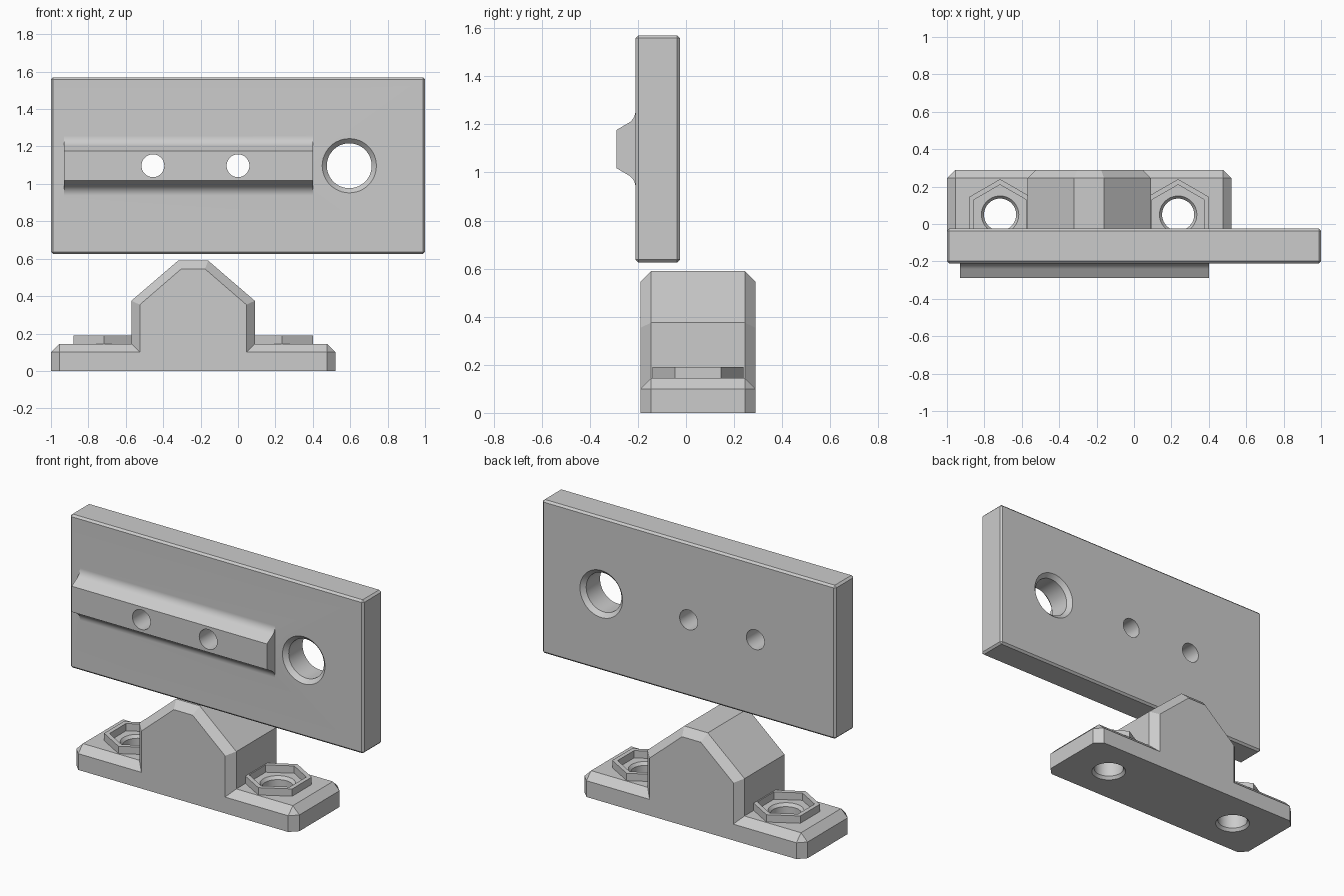
import bpy, bmesh, math
from mathutils import Matrix, Vector

cube = bpy.data.objects.get("Cube")
if cube:
    bpy.data.objects.remove(cube)

grey = bpy.data.materials.new("plain grey")
grey.use_nodes = True
COLOUR = (0.6, 0.6, 0.6, 1)
grey.diffuse_color = COLOUR
grey.node_tree.nodes["Principled BSDF"].inputs["Base Color"].default_value = COLOUR


def loft(name, sections):
    """Closed solid through rings with equal point counts."""
    bm = bmesh.new()
    rings = [[bm.verts.new(p) for p in s] for s in sections]
    n = len(rings[0])
    for a, b in zip(rings, rings[1:]):
        for i in range(n):
            j = (i + 1) % n
            bm.faces.new((a[i], a[j], b[j], b[i]))
    bm.faces.new(rings[0])
    bm.faces.new(rings[-1])
    bmesh.ops.remove_doubles(bm, verts=bm.verts, dist=1e-5)
    bmesh.ops.recalc_face_normals(bm, faces=bm.faces)
    mesh = bpy.data.meshes.new(name)
    bm.to_mesh(mesh)
    bm.free()
    mesh.materials.append(grey)
    obj = bpy.data.objects.new(name, mesh)
    bpy.context.scene.collection.objects.link(obj)
    return obj


def turned(name, centre, axis, profile, sides=48):
    """Stack of (radius, height) polygons along an axis."""
    turn = Vector((0, 0, 1)).rotation_difference(Vector(axis)).to_matrix()
    rings = []
    for r, h in profile:
        angles = [math.pi / 2 + math.tau * i / sides for i in range(sides)]
        rings.append([Vector(centre) + turn @ Vector((r * math.cos(a), r * math.sin(a), h))
                      for a in angles])
    return loft(name, rings)


def apply_modifiers(obj):
    bpy.context.view_layer.update()
    deps = bpy.context.evaluated_depsgraph_get()
    mesh = bpy.data.meshes.new_from_object(obj.evaluated_get(deps))
    obj.modifiers.clear()
    obj.data = mesh


def boolean(obj, tool, operation="DIFFERENCE"):
    mod = obj.modifiers.new(operation, "BOOLEAN")
    mod.operation, mod.solver, mod.object = operation, "EXACT", tool
    apply_modifiers(obj)
    bpy.data.objects.remove(tool)


def finish(obj):
    bpy.ops.object.select_all(action="DESELECT")
    obj.select_set(True)
    bpy.context.view_layer.objects.active = obj
    bpy.ops.object.shade_smooth_by_angle(angle=math.radians(25))


# Upright plate with a fine chamfer
FRONT, BACK, MID = -0.21, -0.025, 1.097
plate = loft("plate", [[(x, y, z) for x, z in ((-1, .625), (1, .625), (1, 1.57), (-1, 1.57))]
                       for y in (FRONT, BACK)])
bevel = plate.modifiers.new("chamfer", "BEVEL")
bevel.width, bevel.segments = 0.012, 1
apply_modifiers(plate)

# Rail: tapered nose that flows into the plate through a cove
half = [(-0.2, 0.16), (FRONT, 0.16)]
for i in range(1, 11):
    a = math.radians(63) * i / 10
    half.append((FRONT - 0.06 * (1 - math.cos(a)), 0.16 - 0.06 * math.sin(a)))
half.append((-0.29, 0.079))
profile = half + [(y, -z) for y, z in reversed(half)]
rail = loft("rail", [[(x, y, MID + z) for y, z in profile] for x in (-0.93, 0.40)])
boolean(plate, rail, "UNION")

# Two rail holes and the large chamfered hole
for x in (-0.455, 0):
    boolean(plate, turned("cutter", (x, 0, MID), (0, 1, 0), [(0.061, -0.5), (0.061, 0.2)]))
boolean(plate, turned("cutter", (0.595, 0, MID), (0, 1, 0),
                      [(0.145, FRONT - 0.01), (0.145, FRONT), (0.12, FRONT + 0.025),
                       (0.12, BACK - 0.025), (0.145, BACK), (0.145, BACK + 0.01)]))
finish(plate)

# Foot and tower in one block; each point pairs the full and the inset outline
CX, CY, C = -0.24, 0.05, 0.045
outline = [((0.76, 0), (0.715, 0)), ((0.76, 0.1), (0.715, 0.1)),
           ((0.715, 0.145), (0.715, 0.1)), ((0.33, 0.145), (0.285, 0.1)),
           ((0.33, 0.375), (0.285, 0.354)), ((0.08, 0.59), (0.064, 0.545))]
outline += [((-a[0], a[1]), (-b[0], b[1])) for a, b in reversed(outline)]
full = [a for a, b in outline]
inset = [b for a, b in outline]
bracket = loft("bracket", [[(CX + x, CY + y, z) for x, z in pts] for y, pts in
                           ((-0.24, inset), (-0.24 + C, full), (0.24 - C, full), (0.24, inset))])

# Hexagonal nut collars with chamfered bolt holes
for side in (-1, 1):
    centre = (CX + side * 0.476, CY, 0)
    boolean(bracket, turned("collar", centre, (0, 0, 1), [(0.19, 0.05), (0.19, 0.19)], 6), "UNION")
    boolean(bracket, turned("cutter", centre, (0, 0, 1), [(0.16, 0.145), (0.16, 0.25)], 6))
    boolean(bracket, turned("cutter", centre, (0, 0, 1),
                            [(0.1, -0.01), (0.1, 0), (0.086, 0.018),
                             (0.086, 0.127), (0.1, 0.145), (0.1, 0.16)]))
finish(bracket)
